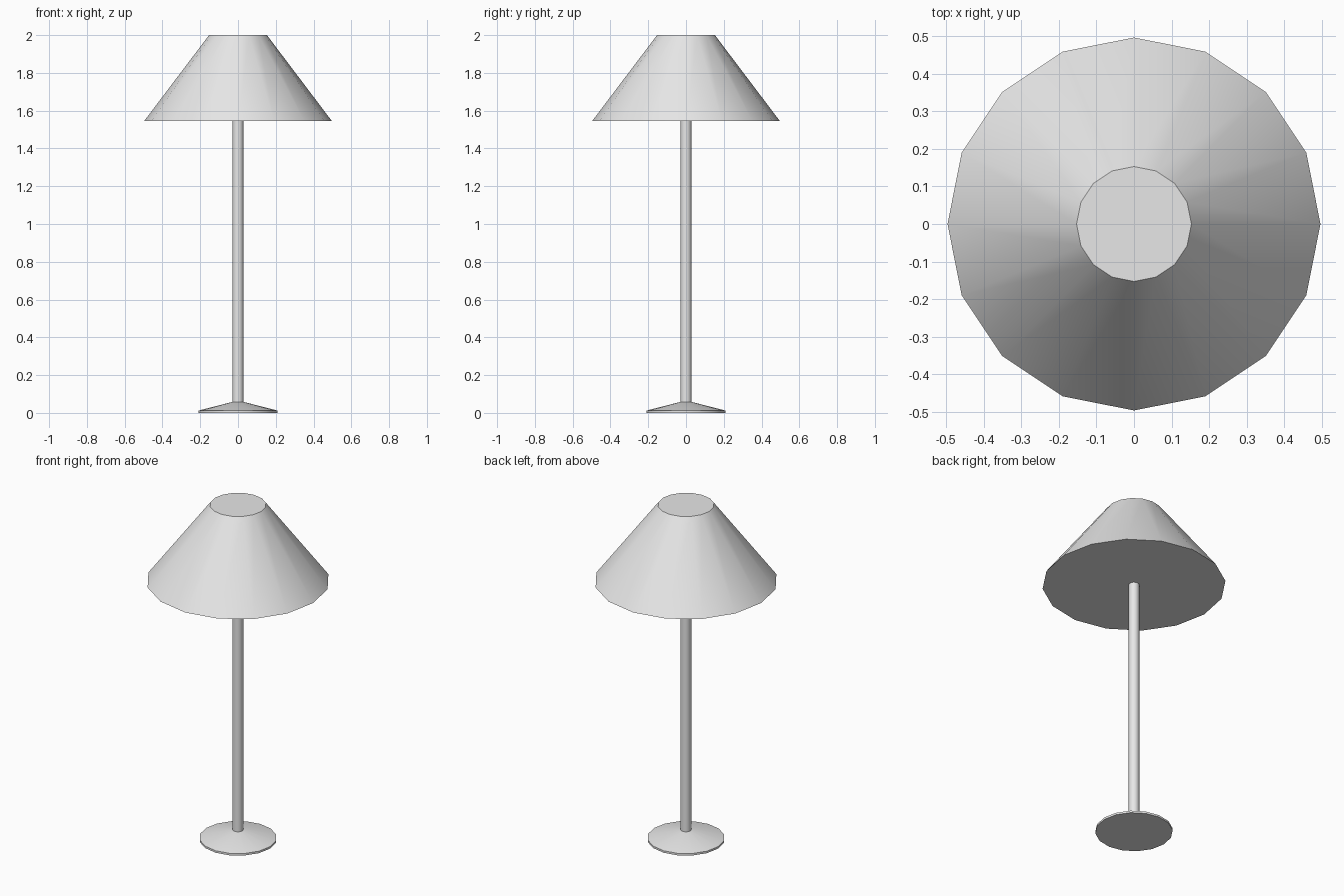
import bpy
import bmesh
import math

if "Cube" in bpy.data.objects:
    bpy.data.objects.remove(bpy.data.objects["Cube"])

SIDES = 16

grey = bpy.data.materials.new("light grey")
grey.diffuse_color = (0.8, 0.8, 0.8, 1.0)
grey.use_nodes = True
grey.node_tree.nodes["Principled BSDF"].inputs["Base Color"].default_value = grey.diffuse_color


def turned_part(name, profile):
    """Closed round part from (radius, height) pairs, bottom to top."""
    bm = bmesh.new()
    rings = []
    for r, z in profile:
        rings.append([bm.verts.new((r * math.cos(math.tau * i / SIDES),
                                    r * math.sin(math.tau * i / SIDES), z))
                      for i in range(SIDES)])
    for low, high in zip(rings, rings[1:]):
        for i in range(SIDES):
            j = (i + 1) % SIDES
            bm.faces.new((low[i], low[j], high[j], high[i]))
    bm.faces.new(rings[0][::-1])
    bm.faces.new(rings[-1])
    mesh = bpy.data.meshes.new(name)
    bm.to_mesh(mesh)
    bm.free()
    mesh.materials.append(grey)
    obj = bpy.data.objects.new(name, mesh)
    bpy.context.collection.objects.link(obj)
    bpy.ops.object.select_all(action='DESELECT')
    obj.select_set(True)
    bpy.context.view_layer.objects.active = obj
    bpy.ops.object.shade_smooth_by_angle(angle=math.radians(30))
    return obj


# Foot: thin rim rising in a shallow cone to the pole
turned_part("base", [(0.21, 0.0), (0.21, 0.012), (0.03, 0.058)])
# Upright, ending at the underside of the shade
turned_part("pole", [(0.029, 0.05), (0.029, 1.55)])
# Closed tapered lampshade
turned_part("lampshade", [(0.497, 1.545), (0.153, 2.0)])
